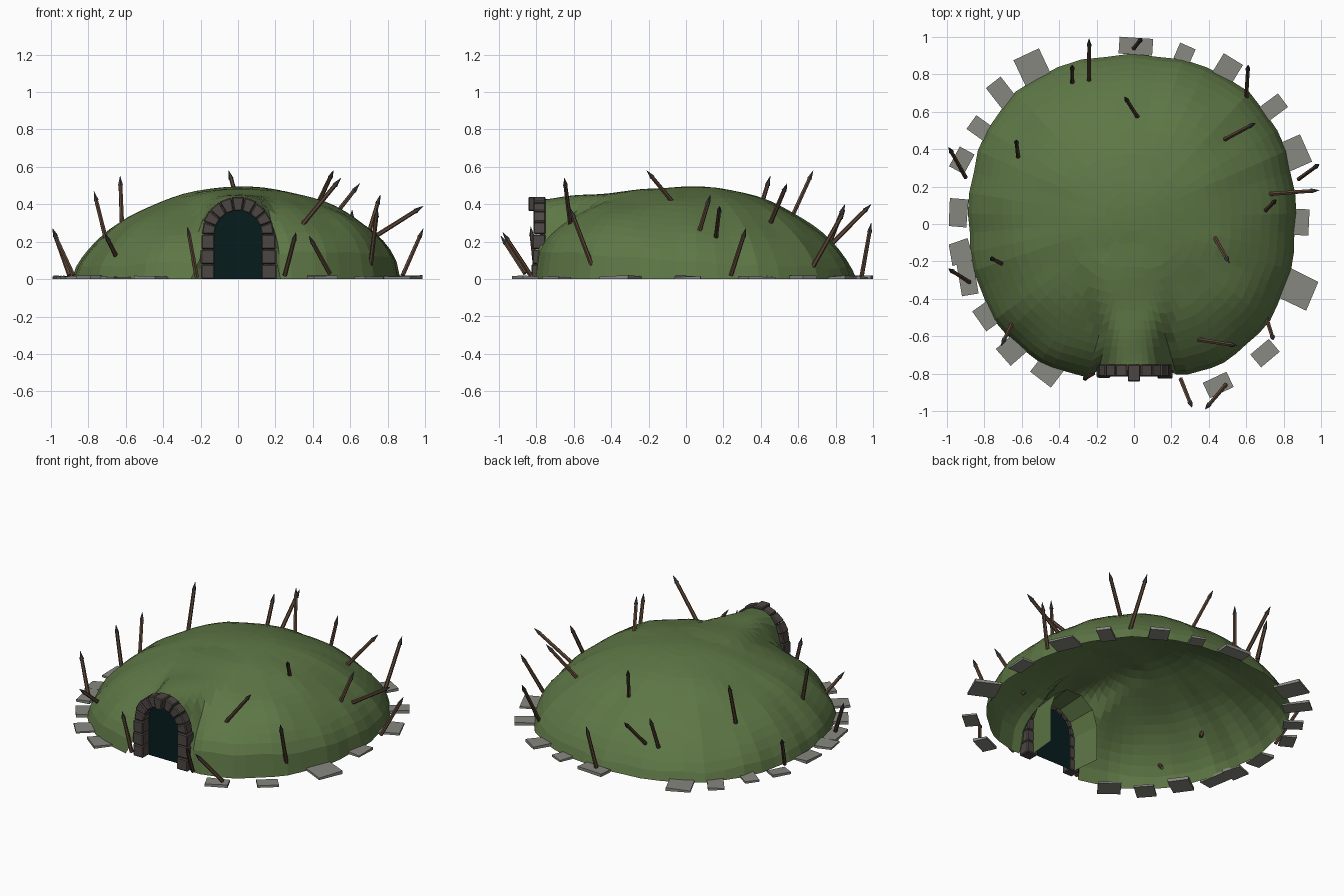
import bpy, bmesh, math, random
from mathutils import Vector, Matrix

if "Cube" in bpy.data.objects:
    bpy.data.objects.remove(bpy.data.objects["Cube"])

random.seed(4)


def material(name, col):
    m = bpy.data.materials.new(name)
    m.diffuse_color = (*col, 1)
    m.use_nodes = True
    m.node_tree.nodes["Principled BSDF"].inputs["Base Color"].default_value = m.diffuse_color
    return m


GRASS = material("grass", (0.110, 0.182, 0.060))
ARCH = material("dark_stone", (0.072, 0.061, 0.056))
SLAB = material("grey_stone", (0.245, 0.245, 0.22))
DOOR = material("dark_teal", (0.002, 0.012, 0.0125))
WOOD = material("wood", (0.110, 0.062, 0.038))
TIP = material("iron", (0.052, 0.047, 0.048))


def finish(name, bm, *mats):
    me = bpy.data.meshes.new(name)
    bm.to_mesh(me)
    bm.free()
    for m in mats:
        me.materials.append(m)
    ob = bpy.data.objects.new(name, me)
    bpy.context.collection.objects.link(ob)
    return ob


# Grassy mound: open dome with a ridge running forward to the doorway
CX, CY, R = -0.01, 0.03, 0.895


def reach(a):
    """Distance from the centre to the foot, cut flat beside the door."""
    c, s = math.cos(a), math.sin(a)
    r = R - 0.02 * math.cos(4 * a) + 0.006 * math.sin(17 * a)
    if s < 0:
        x = abs(CX + c * (-0.81 / s))
        front = -0.78 - 0.04 * min(1, max(0, (x - 0.19) / 0.05))
        r = min(r, (front - CY) / s)
    return r


def height(x, y, t, a):
    # steeper, fuller flank at the front right
    p = 0.65 + 0.05 * math.sin(a) - 0.2 * max(0, math.cos(a + 0.9)) ** 2
    p = 0.68 + (p - 0.68) * t
    z = 0.495 * max(0, 1 - t * t) ** p * (1 + 0.05 * x)
    if y < -0.15:
        f = min(1, max(0, (-y - 0.2) / 0.58))
        w = 0.195 + 0.5 * (1 - f) ** 2
        q = 1 - (abs(x) / w) ** (2 + f)
        if q > 0:
            z = max(z, (0.425 + 0.06 * (1 - f)) * math.sqrt(q))
    return z


HALF, RINGS = 32, 16
angles = []
for k in range(-HALF, HALF):
    a = math.pi * (abs(k) / HALF) ** 1.6          # finer near the doorway
    angles.append(-math.pi / 2 + math.copysign(a, k))
bm = bmesh.new()
top = bm.verts.new((CX, CY, 0.495))
rings = []
for i in range(1, RINGS + 1):
    t = 1 - (1 - i / RINGS) ** 1.35
    row = []
    for a in angles:
        r = reach(a) * t
        x, y = CX + math.cos(a) * r, CY + math.sin(a) * r
        z = height(x, y, t, a)
        if i < RINGS:
            z += 0.005 * t * (math.sin(17 * x + 5 * y) + math.sin(19 * y - 7 * x))
        elif y > -0.785 and abs(x) < 0.195 and y < 0:
            pass
        else:
            z = 0
        row.append(bm.verts.new((x, y, max(0, z))))
    rings.append(row)
n = len(angles)
for j in range(n):
    k = (j + 1) % n
    bm.faces.new((top, rings[0][j], rings[0][k]))
    for a, b in zip(rings, rings[1:]):
        bm.faces.new((a[j], b[j], b[k], a[k]))
finish("mound", bm, GRASS)


# Doorway: arch outline shared by the door and its earth lining
def arch_points(r, spring=0.24, steps=10):
    arc = [(r * math.cos(math.pi * i / steps), spring + r * math.sin(math.pi * i / steps))
           for i in range(steps + 1)]
    return [(r, 0)] + arc + [(-r, 0)]


bm = bmesh.new()
bm.faces.new([bm.verts.new((x, -0.755, z)) for x, z in arch_points(0.14)])
bmesh.ops.recalc_face_normals(bm, faces=bm.faces)
finish("door", bm, DOOR)

bm = bmesh.new()
loops = [[bm.verts.new((x, y, z)) for x, z in arch_points(r, 0.23, 5)]
         for y, r in ((-0.765, 0.16), (-0.56, 0.18))]
for i in range(len(loops[0]) - 1):
    bm.faces.new((loops[0][i], loops[0][i + 1], loops[1][i + 1], loops[1][i]))
finish("door_lining", bm, GRASS)


# Arch stones: each one a four-sided profile given depth
def stone(bm, quad, y0, y1):
    ring = [[bm.verts.new((x, y, z)) for x, z in quad] for y in (y0, y1)]
    faces = [bm.faces.new(ring[0]), bm.faces.new(ring[1][::-1])]
    for i in range(4):
        j = (i + 1) % 4
        faces.append(bm.faces.new((ring[0][j], ring[0][i], ring[1][i], ring[1][j])))
    edges = {e for f in faces for e in f.edges}
    bmesh.ops.bevel(bm, geom=list(edges), offset=0.006, segments=1, affect='EDGES')


bm = bmesh.new()
for side in (-1, 1):
    for i in range(3):
        out = 0.2 + random.uniform(-0.006, 0.008)
        z0, z1 = i * 0.08, i * 0.08 + 0.079
        stone(bm, [(side * 0.125, z0), (side * out, z0), (side * out, z1), (side * 0.125, z1)],
              -0.818 - random.uniform(0, 0.01), -0.75)
COUNT = 9
for i in range(COUNT):
    key = i == COUNT // 2
    out = 0.203 if key else 0.197 + random.uniform(-0.005, 0.005)
    a0, a1 = [math.pi * (i + d) / COUNT for d in (0.015, 0.985)]
    quad = [(r * math.cos(a), 0.24 + r * math.sin(a))
            for r, a in ((0.125, a0), (out, a0), (out, a1), (0.125, a1))]
    stone(bm, quad, -0.842 if key else -0.815, -0.75)
bmesh.ops.recalc_face_normals(bm, faces=bm.faces)
finish("door_arch", bm, ARCH)

# Flat slabs around the foot: x, y, radial size, tangential size
SLABS = [(.01, .95, .09, .18), (.27, .91, .09, .09), (.50, .83, .12, .12), (.74, .62, .14, .09),
         (.86, .38, .13, .16), (.89, .01, .09, .14), (.88, -.35, .17, .17), (.70, -.69, .09, .13),
         (.45, -.86, .09, .14), (-.46, -.78, .13, .14), (-.65, -.67, .13, .12),
         (-.77, -.48, .14, .13), (-.89, -.29, .09, .18), (-.93, -.15, .12, .12),
         (-.94, .06, .10, .15), (-.92, .34, .09, .12), (-.82, .51, .12, .09),
         (-.70, .69, .17, .10), (-.54, .83, .17, .15)]
bm = bmesh.new()
for x, y, a, b in SLABS:
    turn = math.atan2(y, x) + random.uniform(-0.15, 0.15)
    m = (Matrix.Translation((x, y, 0.007)) @ Matrix.Rotation(turn, 4, 'Z')
         @ Matrix.Diagonal((a, b, 0.014, 1)))
    vs = bmesh.ops.create_cube(bm, size=1, matrix=m)["verts"]
    for v in vs:
        v.co.x = min(0.985, max(-0.99, v.co.x))
        if v.co.z > 0.009:
            v.co.z += random.uniform(-0.005, 0.007)
finish("foot_slabs", bm, SLAB)

# Spears stuck in the mound: base point, tip point
SPEARS = [
    (-.24, .79, .20, -.24, .99, .40), (-.33, .77, .20, -.33, .85, .40),
    (.02, .57, .34, -.05, .68, .58), (.60, .68, .07, .61, .85, .37),
    (.50, .46, .32, .65, .54, .51), (-.62, .37, .29, -.63, .45, .55),
    (-.90, .25, .02, -.99, .41, .27), (.88, .24, .02, .99, .32, .27),
    (.72, .16, .22, .99, .18, .39), (.70, .07, .25, .76, .13, .45),
    (.43, -.07, .41, .51, -.21, .58), (-.71, -.21, .23, -.77, -.18, .47),
    (-.88, -.31, .02, -.99, -.24, .26), (-.64, -.51, .10, -.71, -.65, .24),
    (.71, -.51, .09, .745, -.62, .38), (.36, -.62, .31, .55, -.65, .54),
    (.25, -.83, .02, .31, -.98, .25), (.49, -.86, .03, .38, -.99, .23),
    (-.22, -.80, .01, -.27, -.83, .28), (.00, .94, .02, .04, .99, .30)]
bm = bmesh.new()


def cone(p, q, r1, r2, mat):
    d = q - p
    m = Matrix.Translation((p + q) / 2) @ d.to_track_quat('Z', 'Y').to_matrix().to_4x4()
    vs = bmesh.ops.create_cone(bm, cap_ends=True, segments=6, radius1=r1, radius2=r2,
                               depth=d.length, matrix=m)["verts"]
    for f in {f for v in vs for f in v.link_faces}:
        f.material_index = mat


for s in SPEARS:
    p, q = Vector(s[:3]), Vector(s[3:])
    d = (q - p).normalized()
    if p.z > 0.06:
        p -= d * 0.03
    neck = q - d * 0.05
    cone(p, neck, 0.0125, 0.011, 0)
    cone(neck, q, 0.014, 0.001, 1)
finish("spears", bm, WOOD, TIP)
